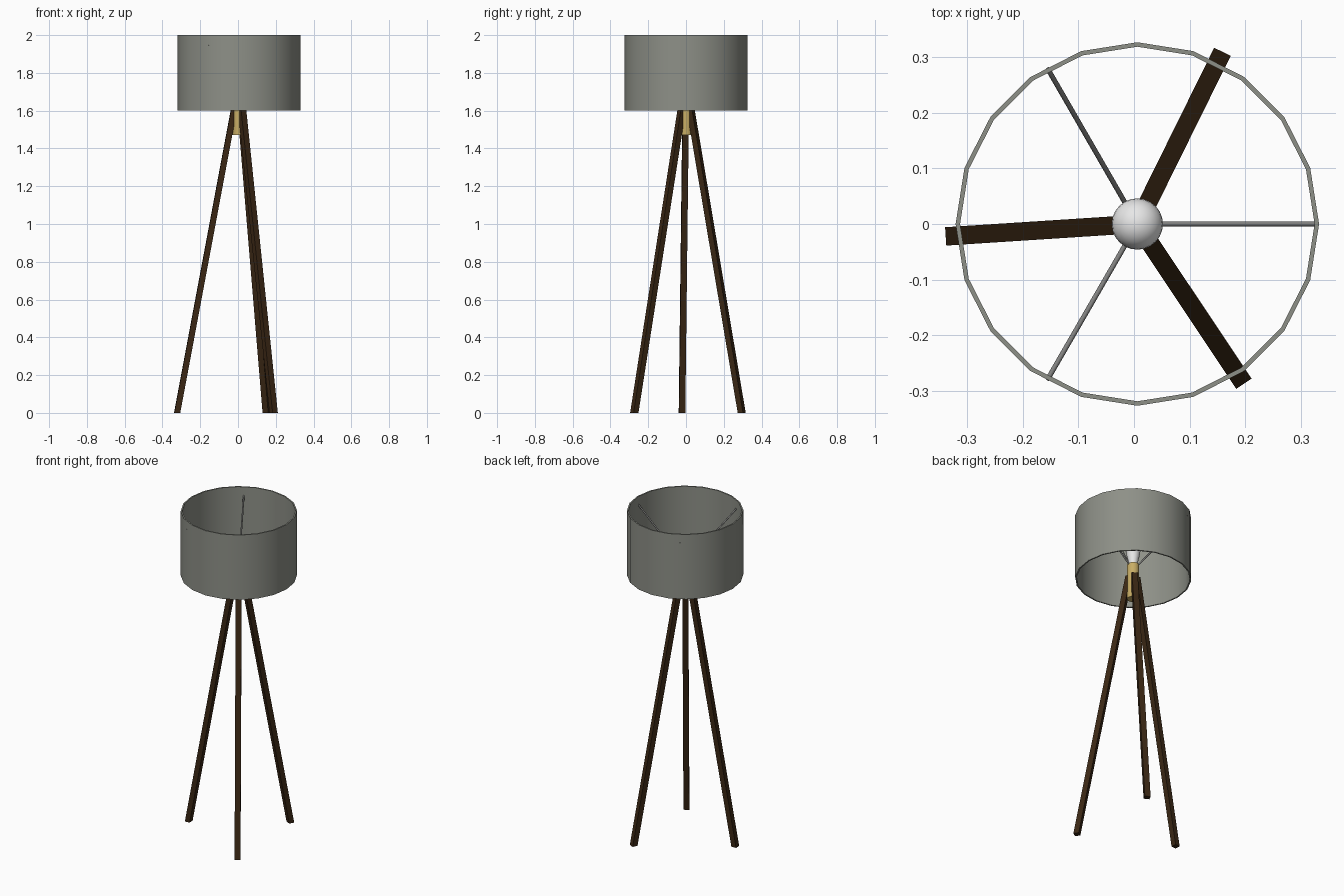
import bpy, bmesh, math
from mathutils import Vector

if "Cube" in bpy.data.objects:
    bpy.data.objects.remove(bpy.data.objects["Cube"])

CX = 0.006  # lamp axis


def material(name, rgb):
    m = bpy.data.materials.new(name)
    m.diffuse_color = (*rgb, 1)
    m.use_nodes = True
    m.node_tree.nodes["Principled BSDF"].inputs["Base Color"].default_value = m.diffuse_color
    return m


SHADE = material("grey fabric", (0.27, 0.28, 0.245))
METAL = material("grey metal", (0.24, 0.24, 0.235))
WOOD = material("dark wood", (0.042, 0.020, 0.007))
BRASS = material("brass", (0.58, 0.42, 0.13))
GLASS = material("white glass", (0.8, 0.8, 0.8))


def finish(name, bm, mat, smooth=None):
    bmesh.ops.remove_doubles(bm, verts=bm.verts, dist=1e-5)
    bmesh.ops.recalc_face_normals(bm, faces=bm.faces)
    mesh = bpy.data.meshes.new(name)
    bm.to_mesh(mesh)
    bm.free()
    mesh.materials.append(mat)
    ob = bpy.data.objects.new(name, mesh)
    bpy.context.collection.objects.link(ob)
    if smooth:
        bpy.ops.object.select_all(action='DESELECT')
        ob.select_set(True)
        bpy.context.view_layer.objects.active = ob
        bpy.ops.object.shade_smooth_by_angle(angle=math.radians(smooth))
    return ob


def lathe(name, profile, sides, mat, closed=False, smooth=35):
    """Revolve (radius, z) points around the lamp axis."""
    bm = bmesh.new()
    verts = [bm.verts.new((CX + r, 0, z)) for r, z in profile]
    pairs = list(zip(verts, verts[1:]))
    if closed:
        pairs.append((verts[-1], verts[0]))
    edges = [bm.edges.new(p) for p in pairs]
    bmesh.ops.spin(bm, geom=verts + edges, cent=(CX, 0, 0), axis=(0, 0, 1),
                   angle=math.tau, steps=sides, use_merge=True)
    return finish(name, bm, mat, smooth)


def polar(r, angle, z):
    return Vector((CX + r * math.cos(angle), r * math.sin(angle), z))


# Thin 20-sided drum shade, open at both ends
lathe("shade", [(0.326, 1.6), (0.326, 2.0), (0.318, 2.0), (0.318, 1.6)],
      20, SHADE, closed=True)

# Brass hub holding the legs
lathe("hub", [(0, 1.47), (0.034, 1.47), (0.034, 1.69), (0, 1.69)], 24, BRASS)

# Bulb: tapered neck blending into a round top
R, ZC = 0.046, 1.80
bulb = [(0.0, 1.685), (0.025, 1.685), (0.028, 1.715), (0.036, 1.75)]
bulb += [(R * math.cos(a), ZC + R * math.sin(a))
         for a in (math.radians(d) for d in range(-30, 91, 15))]
lathe("bulb", bulb, 24, GLASS, smooth=50)

# Three square legs, cut level at the floor
for i in range(3):
    a = math.radians(63.7 + 120 * i)
    side = Vector((-math.sin(a), math.cos(a), 0)) * 0.0165
    bm = bmesh.new()
    rings = []
    for r, z in ((0.329, 0.0), (0.025, 1.62)):
        rings.append([bm.verts.new(polar(r + dr, a, z) + side * s)
                      for dr, s in ((-.0155, -1), (.0155, -1), (.0155, 1), (-.0155, 1))])
    bm.faces.new(rings[0])
    bm.faces.new(rings[1])
    for k in range(4):
        n = (k + 1) % 4
        bm.faces.new((rings[0][k], rings[0][n], rings[1][n], rings[1][k]))
    finish(f"leg_{i + 1}", bm, WOOD)

# Three rods rising from the hub to the shade wall
for i in range(3):
    a = math.tau * i / 3
    p, q = polar(0.025, a, 1.68), polar(0.321, a, 1.95)
    bm = bmesh.new()
    bmesh.ops.create_cone(bm, cap_ends=True, segments=8, radius1=0.0045,
                          radius2=0.0045, depth=(q - p).length)
    rot = (q - p).to_track_quat('Z', 'Y').to_matrix().to_4x4()
    bmesh.ops.transform(bm, matrix=rot, verts=bm.verts)
    bmesh.ops.translate(bm, vec=(p + q) / 2, verts=bm.verts)
    finish(f"shade_rod_{i + 1}", bm, METAL, 50)
